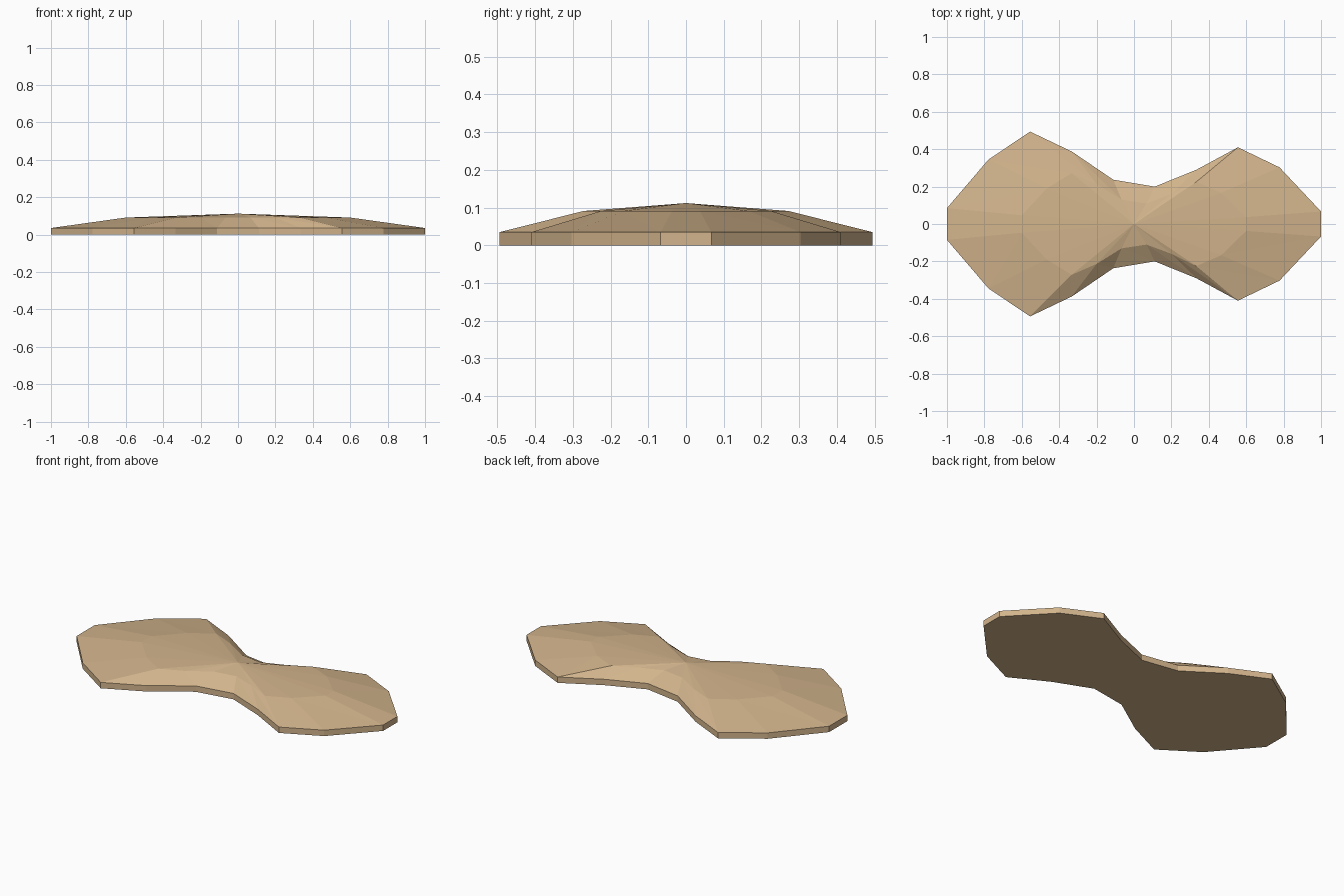
import bpy
import bmesh

cube = bpy.data.objects.get("Cube")
if cube:
    bpy.data.objects.remove(cube, do_unlink=True)

# Sandy tan colour
tan = bpy.data.materials.new("sand_tan")
tan.use_nodes = True
colour = (0.645, 0.456, 0.262, 1)
tan.diffuse_color = colour
tan.node_tree.nodes["Principled BSDF"].inputs["Base Color"].default_value = colour

# Outline: half widths at evenly spaced stations, mirrored front to back
half_widths = [0.085, 0.345, 0.494, 0.388, 0.237, 0.2, 0.29, 0.41, 0.303, 0.067]
count = len(half_widths)
front = [(-1 + 2 * i / (count - 1), -w) for i, w in enumerate(half_widths)]
outline = front + [(x, -y) for x, y in reversed(front)]

bm = bmesh.new()


def ring(z, sx=1, sy=1):
    return [bm.verts.new((x * sx, y * sy, z)) for x, y in outline]


# Flat base, upright rim, sloped shoulder and shallow peak
base = ring(0)
rim = ring(0.035)
shoulder = ring(0.091, 0.6, 0.55)
peak = bm.verts.new((0, 0, 0.112))
bm.faces.new(base[::-1])
for i in range(len(outline)):
    j = (i + 1) % len(outline)
    bm.faces.new((base[i], base[j], rim[j], rim[i]))
    bm.faces.new((rim[i], rim[j], shoulder[i]))
    bm.faces.new((rim[j], shoulder[j], shoulder[i]))
    bm.faces.new((shoulder[i], shoulder[j], peak))

mesh = bpy.data.meshes.new("sand_mound")
bm.to_mesh(mesh)
bm.free()
mesh.materials.append(tan)
mound = bpy.data.objects.new("sand_mound", mesh)
bpy.context.collection.objects.link(mound)
